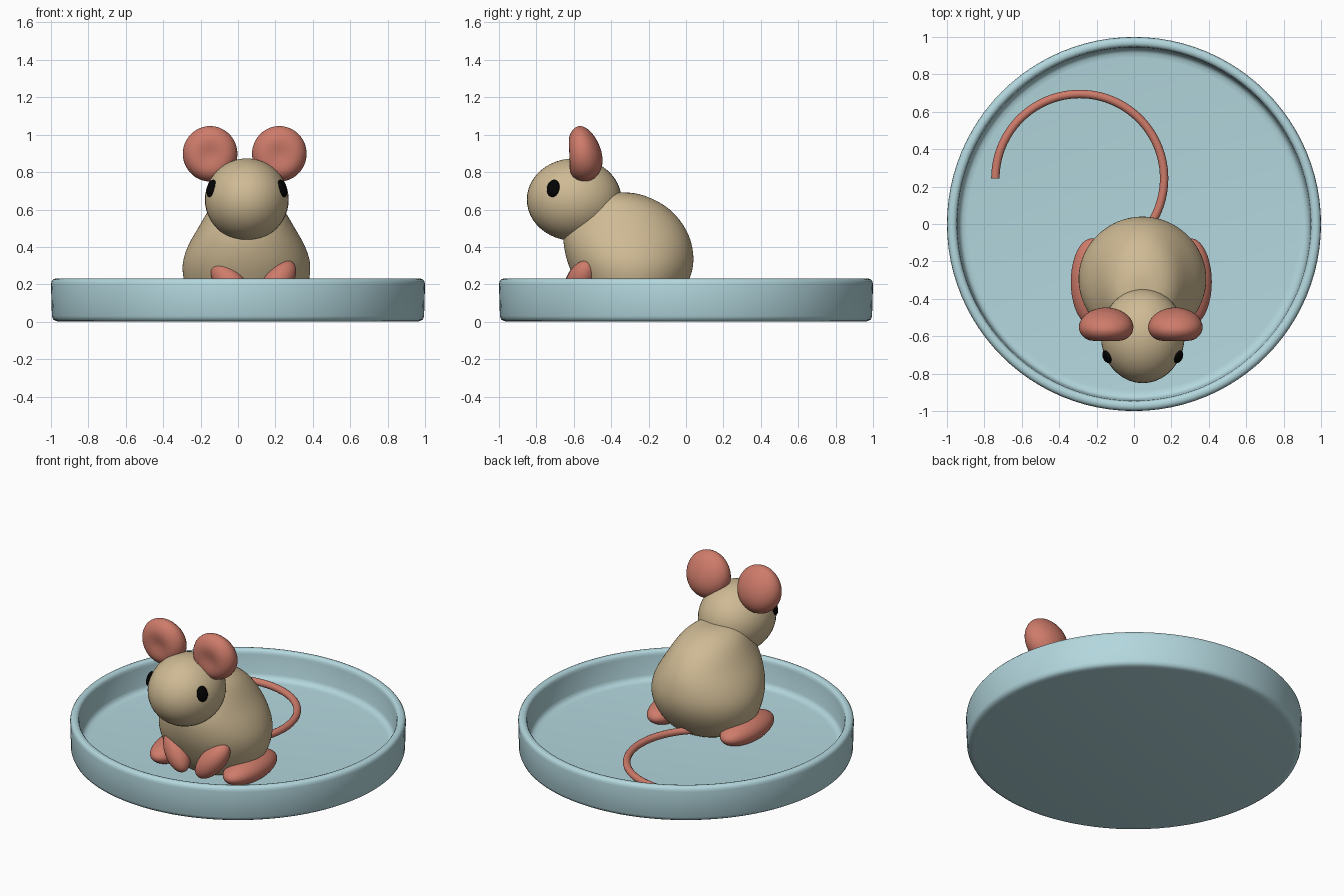
import bpy, bmesh, math
from mathutils import Vector, Matrix

if "Cube" in bpy.data.objects:
    bpy.data.objects.remove(bpy.data.objects["Cube"])

def material(name, rgb):
    m = bpy.data.materials.new(name)
    m.diffuse_color = (*rgb, 1)
    m.use_nodes = True
    m.node_tree.nodes["Principled BSDF"].inputs["Base Color"].default_value = m.diffuse_color
    return m

BLUE = material("pale blue", (0.45, 0.68, 0.73))
BEIGE = material("beige", (0.62, 0.49, 0.295))
PINK = material("salmon pink", (0.62, 0.20, 0.145))
BLACK = material("black", (0.001, 0.001, 0.001))

def finish(name, bm, mat, angle=None):
    bmesh.ops.recalc_face_normals(bm, faces=bm.faces)
    me = bpy.data.meshes.new(name)
    bm.to_mesh(me)
    bm.free()
    me.materials.append(mat)
    ob = bpy.data.objects.new(name, me)
    bpy.context.collection.objects.link(ob)
    for p in me.polygons:
        p.use_smooth = True
    if angle:
        bpy.ops.object.select_all(action='DESELECT')
        bpy.context.view_layer.objects.active = ob
        ob.select_set(True)
        bpy.ops.object.shade_smooth_by_angle(angle=math.radians(angle))
    return ob

def loft(bm, rings, n):
    """rings: (cx, cy, z, rx, ry) stacked ellipses, capped at both ends"""
    loops = []
    for cx, cy, z, rx, ry in rings:
        loops.append([bm.verts.new((cx + rx * math.cos(2 * math.pi * i / n),
                                    cy + ry * math.sin(2 * math.pi * i / n), z))
                      for i in range(n)])
    for a, b in zip(loops, loops[1:]):
        for i in range(n):
            j = (i + 1) % n
            bm.faces.new((a[i], a[j], b[j], b[i]))
    bm.faces.new(loops[0][::-1])
    bm.faces.new(loops[-1])

def ellipsoid(name, centre, radii, mat, axis=None, shape=None):
    """ellipsoid whose local z points along axis; shape() edits local points"""
    bm = bmesh.new()
    bmesh.ops.create_uvsphere(bm, u_segments=40, v_segments=24, radius=1)
    rot = Vector(axis).to_track_quat('Z', 'Y').to_matrix() if axis else Matrix.Identity(3)
    for v in bm.verts:
        p = Vector(a * b for a, b in zip(v.co, radii))
        if shape:
            p = shape(p)
        v.co = rot @ p + Vector(centre)
    return finish(name, bm, mat)

# Round dish with rounded rim, turned from a profile (radius, z)
PROFILE = [(0.955, 0.0), (0.975, 0.004), (0.988, 0.012), (0.995, 0.03), (1.0, 0.20),
           (0.997, 0.216), (0.989, 0.226), (0.978, 0.23), (0.966, 0.23), (0.955, 0.226),
           (0.948, 0.216), (0.945, 0.20), (0.938, 0.08), (0.93, 0.06), (0.915, 0.05),
           (0.89, 0.047)]
bm = bmesh.new()
loft(bm, [(0, 0, z, r, r) for r, z in PROFILE], 96)
finish("dish", bm, BLUE, 40)

MX = 0.045  # mouse centre line

# Pear-shaped body leaning toward the head: (z, front y, back y, half width)
BODY = [(0.025, -0.36, -0.22, 0.08), (0.035, -0.44, -0.15, 0.17), (0.08, -0.51, -0.07, 0.255),
        (0.15, -0.56, -0.02, 0.315), (0.23, -0.60, 0.026, 0.342), (0.32, -0.64, 0.048, 0.349),
        (0.42, -0.66, 0.035, 0.311), (0.50, -0.66, 0.003, 0.26), (0.59, -0.615, -0.065, 0.21),
        (0.65, -0.57, -0.155, 0.167), (0.686, -0.52, -0.25, 0.105), (0.692, -0.46, -0.32, 0.05)]
bm = bmesh.new()
loft(bm, [(MX, (f + b) / 2, z, w, (b - f) / 2) for z, f, b, w in BODY], 28)
body = finish("body", bm, BEIGE)
body.modifiers.new("smooth", 'SUBSURF').levels = 2
body.modifiers["smooth"].render_levels = 2

# Head
ellipsoid("head", (MX + 0.002, -0.598, 0.653), (0.224, 0.253, 0.22), BEIGE)

# Ears: thick discs, flattened at the front, thicker low down, tipped forward
def ear_shape(p):
    p.y *= 1 - 1.2 * p.z
    if p.y < 0:
        p.y += 0.035 * math.exp(-(p.x ** 2 + p.z ** 2) / 0.006)
    return Matrix.Rotation(math.radians(8), 3, 'X') @ p

for side, s in (("left", -1), ("right", 1)):
    ellipsoid(side + "_ear", (0.036 + s * 0.185, -0.552, 0.898),
              (0.146, 0.1, 0.149), PINK, shape=ear_shape)
    # Eyes, set flat on the head
    ellipsoid(side + "_eye", (MX + 0.002 + s * 0.19, -0.71, 0.713), (0.036, 0.048, 0.02), BLACK,
              axis=(s * 0.85, -0.42, 0.28))
    # Hind feet, lying along the sides
    ellipsoid(side + "_hind_foot", (0.039 + s * 0.265, -0.31, 0.1),
              (0.112, 0.233, 0.08), PINK)

# Front paws, each leaning up and outwards
ellipsoid("left_front_paw", (-0.045, -0.57, 0.212), (0.074, 0.074, 0.138), PINK, axis=(-0.6, 0.33, 0.72))
ellipsoid("right_front_paw", (0.213, -0.567, 0.213), (0.074, 0.074, 0.137), PINK, axis=(0.55, 0.33, 0.75))

# Tail: round tube swept along an arc
bm = bmesh.new()
loops, STEPS, SIDES = [], 64, 14
for k in range(STEPS + 1):
    t = math.radians(-50 + (180 + 50) * k / STEPS)
    out = Vector((math.cos(t), math.sin(t), 0))
    c = Vector((-0.29, 0.244, 0.102)) + out * 0.451
    loops.append([bm.verts.new(c + 0.0225 * (out * math.cos(a) + Vector((0, 0, math.sin(a)))))
                  for a in (2 * math.pi * i / SIDES for i in range(SIDES))])
for a, b in zip(loops, loops[1:]):
    for i in range(SIDES):
        j = (i + 1) % SIDES
        bm.faces.new((a[i], a[j], b[j], b[i]))
bm.faces.new(loops[0])
bm.faces.new(loops[-1])
finish("tail", bm, PINK, 50)
